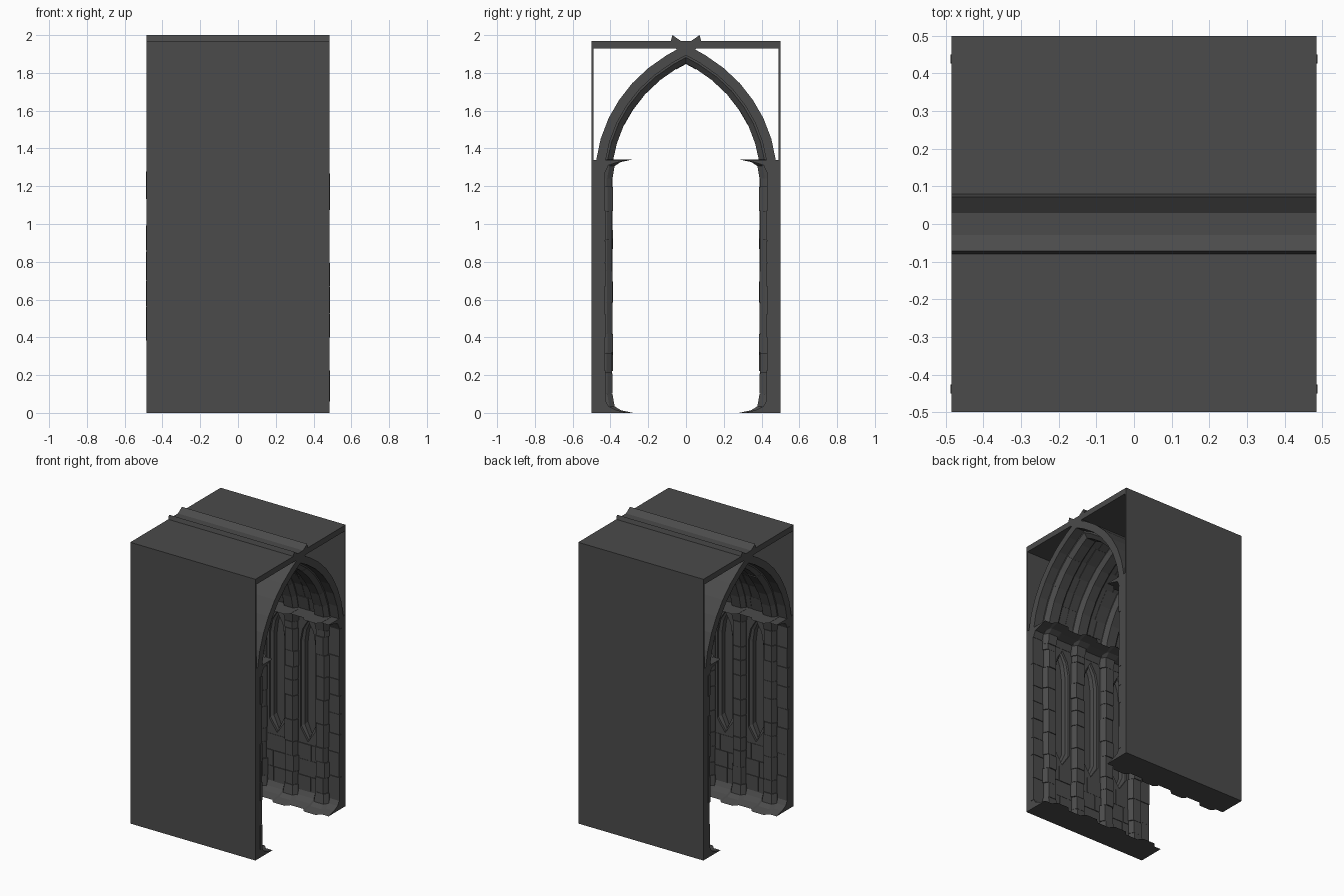
import bpy, bmesh, math, random
from mathutils import Vector

if "Cube" in bpy.data.objects:
    bpy.data.objects.remove(bpy.data.objects["Cube"])

random.seed(4)
X = 0.485                              # half length of the corridor
PIERS = (-0.36, -0.12, 0.12, 0.36)     # pier and rib positions
BAYS = (-0.24, 0.0, 0.24)              # blind window positions

stone = bpy.data.materials.new("dark_stone")
stone.diffuse_color = (0.07, 0.07, 0.07, 1)
stone.use_nodes = True
stone.node_tree.nodes["Principled BSDF"].inputs["Base Color"].default_value = stone.diffuse_color


def loft(bm, loops):
    """Closed solid through a series of equal-length loops."""
    rings = [[bm.verts.new(p) for p in lp] for lp in loops]
    n = len(rings[0])
    faces = []
    for a, b in zip(rings, rings[1:]):
        for i in range(n):
            j = (i + 1) % n
            faces.append(bm.faces.new((a[i], a[j], b[j], b[i])))
    faces.append(bm.faces.new(rings[0][::-1]))
    faces.append(bm.faces.new(rings[-1]))
    bmesh.ops.recalc_face_normals(bm, faces=faces)


def box(bm, x0, x1, y0, y1, z0, z1):
    loft(bm, [[(x0, y0, z), (x1, y0, z), (x1, y1, z), (x0, y1, z)] for z in (z0, z1)])


def extrude_x(bm, prof, x0, x1):
    loft(bm, [[(x, y, z) for y, z in prof] for x in (x0, x1)])


def finish(bm, name, mirror=True):
    me = bpy.data.meshes.new(name)
    bm.to_mesh(me)
    bm.free()
    me.materials.append(stone)
    ob = bpy.data.objects.new(name, me)
    bpy.context.collection.objects.link(ob)
    if mirror:
        add_mirror(ob)
    return ob


def add_mirror(ob):
    m = ob.modifiers.new("mirror", 'MIRROR')
    m.use_axis = (False, True, False)
    m.use_mirror_merge = False


# Thin outer skins and roof slab
bm = bmesh.new()
box(bm, -X, X, 0.49, 0.5, 0, 1.97)
finish(bm, "outer_skin")
bm = bmesh.new()
box(bm, -X, X, -0.5, 0.5, 1.93, 1.97)
finish(bm, "roof_slab", False)

# Cutters for the stepped, pointed blind windows
bm = bmesh.new()
for cx in BAYS:
    def outline(y, s):
        pts = [(0, 0.41), (0.06, 0.5), (0.06, 1.1), (0.042, 1.19), (0, 1.26),
               (-0.042, 1.19), (-0.06, 1.1), (-0.06, 0.5)]
        return [(cx + px * s, y, 0.835 + (pz - 0.835) * (1 - (1 - s) * 0.15)) for px, pz in pts]
    loft(bm, [outline(0.40, 1), outline(0.447, 1), outline(0.455, 0.68), outline(0.485, 0.6)])
cutter = finish(bm, "window_cutter", False)
cutter.hide_render = True
cutter.hide_viewport = True

# Inner wall with windows cut in
bm = bmesh.new()
box(bm, -X, X, 0.432, 0.495, 0, 1.34)
wall = finish(bm, "inner_wall", False)
cut = wall.modifiers.new("windows", 'BOOLEAN')
cut.operation = 'DIFFERENCE'
cut.object = cutter
cut.solver = 'EXACT'
add_mirror(wall)

# Shallow stone courses under the windows and on the end strips
bm = bmesh.new()
for cx in BAYS:
    for k in range(3):
        z = 0.06 + k * 0.112
        split = random.uniform(-0.04, 0.04)
        for a, b in ((-0.09, split - 0.002), (split + 0.002, 0.09)):
            box(bm, cx + a, cx + b, 0.426 + random.uniform(0, 0.004), 0.45, z, z + 0.109)
for s in (-1, 1):
    z = 0.06
    while z < 1.2:
        h = min(random.uniform(0.11, 0.2), 1.28 - z)
        a, b = sorted((s * 0.38, s * (X + random.choice((0, 0.003)))))
        box(bm, a, b, 0.426 + random.uniform(0, 0.004), 0.45, z, z + h - 0.003)
        z += h
finish(bm, "wall_stones")

# Continuous skirting and ledge
bm = bmesh.new()
extrude_x(bm, [(0.45, 0), (0.31, 0), (0.37, 0.015), (0.41, 0.035), (0.43, 0.07), (0.45, 0.07)], -X, X)
finish(bm, "skirting")
bm = bmesh.new()
extrude_x(bm, [(0.48, 1.34), (0.31, 1.34), (0.36, 1.327), (0.41, 1.312), (0.43, 1.27), (0.48, 1.27)], -X, X)
finish(bm, "ledge")


# Piers: flared base, stacked shaft blocks, flared capital
def section(cx, z, w, y):
    return [(cx - w, 0.45, z), (cx - w, min(y + 0.028, 0.44), z), (cx - w * 0.65, y, z),
            (cx + w * 0.65, y, z), (cx + w, min(y + 0.028, 0.44), z), (cx + w, 0.45, z)]


bm = bmesh.new()
for cx in PIERS:
    flare = [(0, 0.07, 0.28), (0.014, 0.064, 0.345), (0.035, 0.056, 0.378), (0.1, 0.048, 0.389)]
    loft(bm, [section(cx, z, w, y) for z, w, y in flare])
    loft(bm, [section(cx, 1.342 - z, w, y) for z, w, y in flare])
    z = 0.1
    while z < 1.242:
        h = random.uniform(0.09, 0.17)
        if z + h > 1.2:
            h = 1.242 - z
        j = random.uniform(-0.003, 0.003)
        loft(bm, [section(cx + j, zz, 0.047 + j, 0.39 + j) for zz in (z + 0.002, z + h - 0.002)])
        loft(bm, [section(cx, zz, 0.043, 0.395) for zz in (z - 0.002, z + 0.002)])
        z += h
finish(bm, "pier")

# Pointed vault: outer curve of one side, carried past the apex through the roof
path = [Vector(p) for p in ((0.476, 1.335), (0.452, 1.45), (0.41, 1.56), (0.355, 1.655), (0.285, 1.745),
                            (0.2, 1.825), (0.1, 1.895), (0.0, 1.95), (-0.072, 2.0))]
norm = []
for i in range(len(path)):
    t = path[min(i + 1, len(path) - 1)] - path[max(i - 1, 0)]
    norm.append(Vector((-t.y, t.x)).normalized())
    if norm[-1].dot(Vector((0.0, 1.2)) - path[i]) < 0:
        norm[-1].negate()
norm[0] = Vector((-1, 0))              # springing cut level
norm[-1] = Vector((-0.25, -1.0))       # tip cut nearly upright


def sweep(bm, sec, i0, i1):
    """Sweep (x, depth) section along the vault curve from point i0 to i1."""
    loops = []
    for i in range(i0, i1 + 1):
        lp = []
        for x, d in sec:
            q = path[i] + norm[i] * d
            lp.append((x, q.x, q.y))
        loops.append(lp)
    loft(bm, loops)


bm = bmesh.new()
sweep(bm, [(-X, 0), (X, 0), (X, 0.05), (-X, 0.05)], 0, 8)
finish(bm, "vault_shell")

# Thin voussoir panels between the ribs
bm = bmesh.new()
for cx in BAYS:
    for i in range(7):
        s = cx + random.uniform(-0.03, 0.03)
        for a, b in ((cx - 0.075, s - 0.002), (s + 0.002, cx + 0.075)):
            d = 0.052 + random.uniform(0, 0.005)
            sweep(bm, [(a, 0.03), (b, 0.03), (b, d), (a, d)], i, i + 1)
finish(bm, "vault_stones")

# Chamfered ribs built from short stone lengths
bm = bmesh.new()
for cx in PIERS:
    i = 0
    while i < 7:
        n = min(random.choice((1, 2)), 7 - i)
        j = random.uniform(-0.003, 0.003)
        w = 0.058 + j
        sweep(bm, [(cx - w, 0.03), (cx + w, 0.03), (cx + w, 0.06), (cx + w * 0.6, 0.088 + j),
                   (cx - w * 0.6, 0.088 + j), (cx - w, 0.06)], i, i + n)
        i += n
finish(bm, "vault_rib")
